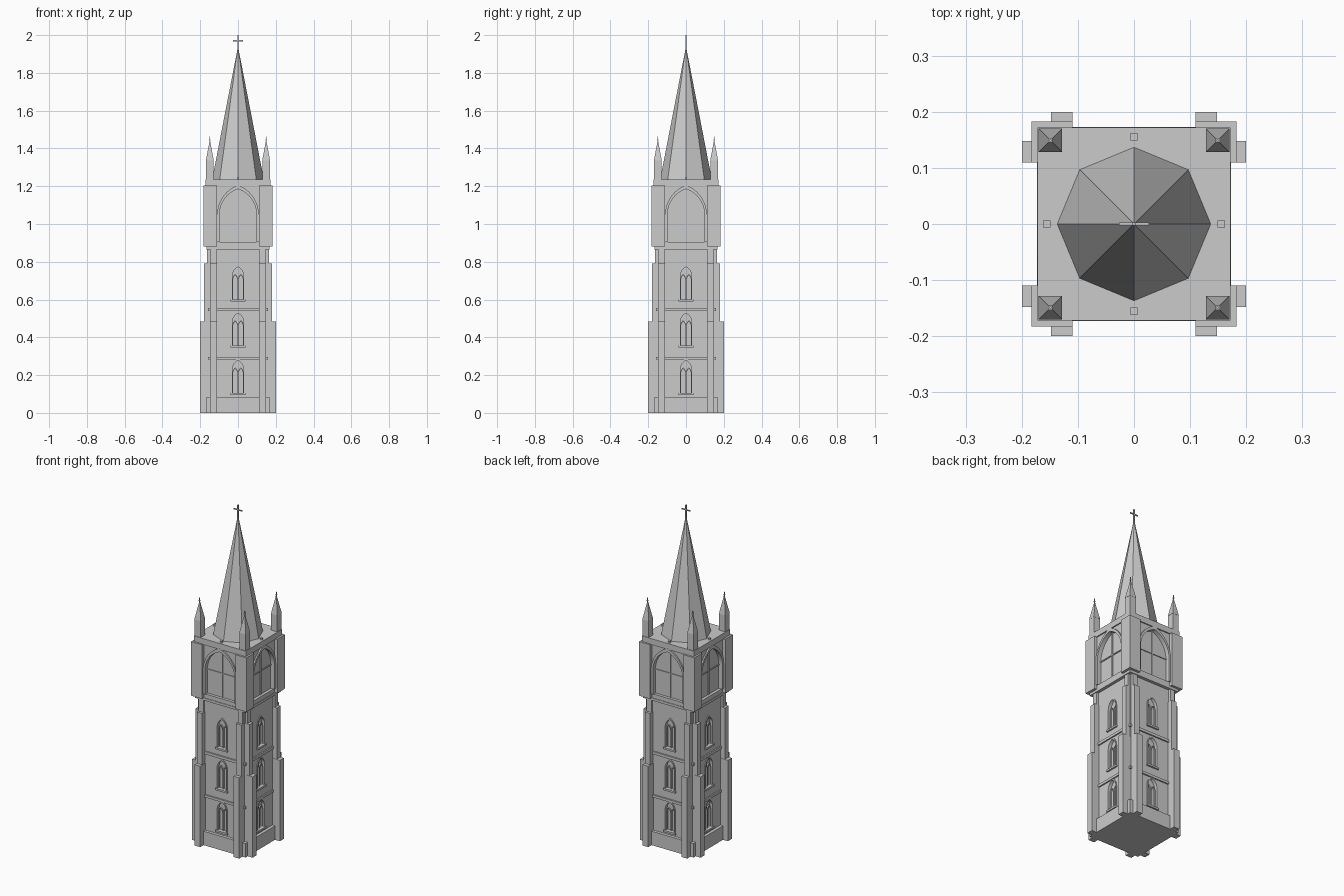
import bpy, bmesh, math
from mathutils import Matrix, Vector

if "Cube" in bpy.data.objects:
    bpy.data.objects.remove(bpy.data.objects["Cube"])

SIDES = [Matrix.Rotation(k * math.pi / 2, 4, 'Z') for k in range(4)]


def finish(bm, name):
    bmesh.ops.recalc_face_normals(bm, faces=bm.faces)
    me = bpy.data.meshes.new(name)
    bm.to_mesh(me)
    bm.free()
    ob = bpy.data.objects.new(name, me)
    bpy.context.scene.collection.objects.link(ob)
    return ob


def add_box(bm, lo, hi, m=Matrix()):
    lo, hi = Vector(lo), Vector(hi)
    size = Matrix.Diagonal((hi - lo).to_4d())
    size[3][3] = 1
    bmesh.ops.create_cube(bm, size=1, matrix=m @ Matrix.Translation((lo + hi) / 2) @ size)


def boxes(name, items, turns=SIDES):
    """Boxes described on the front side, repeated for every turn."""
    bm = bmesh.new()
    for m in turns:
        for lo, hi in items:
            add_box(bm, lo, hi, m)
    return finish(bm, name)


def arch(cx, w, z0, spring, apex, n=8):
    """Pointed arch outline from lower right to lower left."""
    r = apex - spring
    R = (w * w + r * r) / (2 * w)
    end = math.atan2(r, R - w)
    right = [(w, z0)] + [(w - R + R * math.cos(end * i / n), spring + R * math.sin(end * i / n))
                         for i in range(n + 1)]
    return [(cx + x, z) for x, z in right] + [(cx - x, z) for x, z in right[-2::-1]]


def add_prism(bm, pts, d0, d1, m):
    a = [bm.verts.new(m @ Vector((x, -d0, z))) for x, z in pts]
    b = [bm.verts.new(m @ Vector((x, -d1, z))) for x, z in pts]
    bm.faces.new(a)
    bm.faces.new(b[::-1])
    for i in range(len(a)):
        j = (i + 1) % len(a)
        bm.faces.new((a[i], a[j], b[j], b[i]))


def add_band(bm, outer, inner, d0, d1, m):
    """Solid strip between two arch outlines, open at the bottom."""
    rows = [[bm.verts.new(m @ Vector((o[0], -d, o[1]))) for o in pts]
            for pts, d in ((outer, d0), (outer, d1), (inner, d1), (inner, d0))]
    for k in range(4):
        p, q = rows[k], rows[(k + 1) % 4]
        for i in range(len(p) - 1):
            bm.faces.new((p[i], p[i + 1], q[i + 1], q[i]))
    bm.faces.new([r[0] for r in rows])
    bm.faces.new([r[-1] for r in rows])


def carve(ob, outlines, d0, d1):
    """Cut arched recesses into all four sides."""
    bm = bmesh.new()
    for m in SIDES:
        for pts in outlines:
            add_prism(bm, pts, d0, d1, m)
    cutter = finish(bm, "recess_cutter")
    cutter.hide_render = True
    mod = ob.modifiers.new("recess", 'BOOLEAN')
    mod.object, mod.operation, mod.solver = cutter, 'DIFFERENCE', 'EXACT'
    dg = bpy.context.evaluated_depsgraph_get()
    me = bpy.data.meshes.new_from_object(ob.evaluated_get(dg))
    ob.modifiers.clear()
    ob.data = me
    bpy.data.objects.remove(cutter)


def bands(name, pairs, d0, d1):
    bm = bmesh.new()
    for m in SIDES:
        for outer, inner in pairs:
            add_band(bm, outer, inner, d0, d1, m)
    return finish(bm, name)


ONE = [Matrix()]
SILLS = (0.095, 0.345, 0.59)

# Shaft with three arched windows on each side
shaft = boxes("tower_shaft", [((-.15, -.15, 0), (.15, .15, .88))], ONE)
carve(shaft, [arch(0, .031, z + .01, z + .135, z + .187) for z in SILLS], .135, .2)
boxes("plinth", [((-.168, -.168, 0), (.168, .168, .083))], ONE)
boxes("string_courses", [((-h, -h, a), (h, h, b)) for h, a, b in
                         ((.158, .282, .297), (.158, .54, .556), (.168, .865, .88))], ONE)

# Window surrounds, paired lights and sills
bands("window_frames", [(arch(0, .036, z + .01, z + .135, z + .193),
                         arch(0, .03, z + .01, z + .135, z + .183)) for z in SILLS], .134, .154)
bands("window_lights", [(arch(s * .015, .015, z + .01, z + .115, z + .145),
                         arch(s * .015, .011, z + .01, z + .115, z + .139))
                        for z in SILLS for s in (-1, 1)], .134, .143)
boxes("window_sills", [((-.04, -.16, z), (.04, -.134, z + .011)) for z in SILLS])

# Paired stepped buttresses at each corner
boxes("buttresses", [((min(s * a, s * b), -out, z0), (max(s * a, s * b), -.12, z1))
                     for s in (-1, 1)
                     for a, b, out, z0, z1 in ((.11, .148, .2, 0, .483),
                                               (.112, .147, .179, .483, .79),
                                               (.115, .145, .164, .79, .866))])

# Belfry: walls, corner piers, large arched openings with bars
belfry = boxes("belfry_walls", [((-.165, -.165, .88), (.165, .165, 1.2))], ONE)
carve(belfry, [arch(0, .1, .905, 1.05, 1.187)], .148, .25)
boxes("belfry_piers", [((.11, -.183, .88), (.183, -.11, 1.203))])
bands("belfry_arches", [(arch(0, .11, .905, 1.05, 1.205, 12),
                         arch(0, .098, .905, 1.05, 1.185, 12))], .147, .173)
boxes("belfry_bars", [((-.003, -.153, .905), (.003, -.146, 1.185)),
                      ((-.1, -.153, 1.045), (.1, -.146, 1.051))])

# Flat roof with small knobs at the middle of each edge
boxes("roof_slab", [((-.172, -.172, 1.2), (.172, .172, 1.236))], ONE)
boxes("roof_knobs", [((-.006, -.162, 1.23), (.006, -.149, 1.246))])

# Corner pinnacles
bm = bmesh.new()
for m in SIDES:
    add_box(bm, (.129, -.169, 1.2), (.169, -.129, 1.335), m)
    bmesh.ops.create_cone(bm, cap_ends=True, segments=4, radius1=.021 * math.sqrt(2), radius2=.002,
                          depth=.105, matrix=m @ Matrix.Translation((.149, -.149, 1.3875))
                          @ Matrix.Rotation(math.pi / 4, 4, 'Z'))
    add_box(bm, (.147, -.151, 1.43), (.151, -.147, 1.462), m)
    add_box(bm, (.145, -.153, 1.442), (.153, -.145, 1.447), m)
finish(bm, "pinnacles")

# Octagonal spire, one corner on each axis
bm = bmesh.new()
bmesh.ops.create_cone(bm, cap_ends=True, segments=8, radius1=.137, radius2=.003, depth=.69,
                      matrix=Matrix.Translation((0, 0, 1.235 + .345)))
finish(bm, "spire")

# Cross on the tip
boxes("spire_cross", [((-.003, -.003, 1.91), (.003, .003, 2.0)),
                      ((-.027, -.003, 1.967), (.027, .003, 1.973))], ONE)
